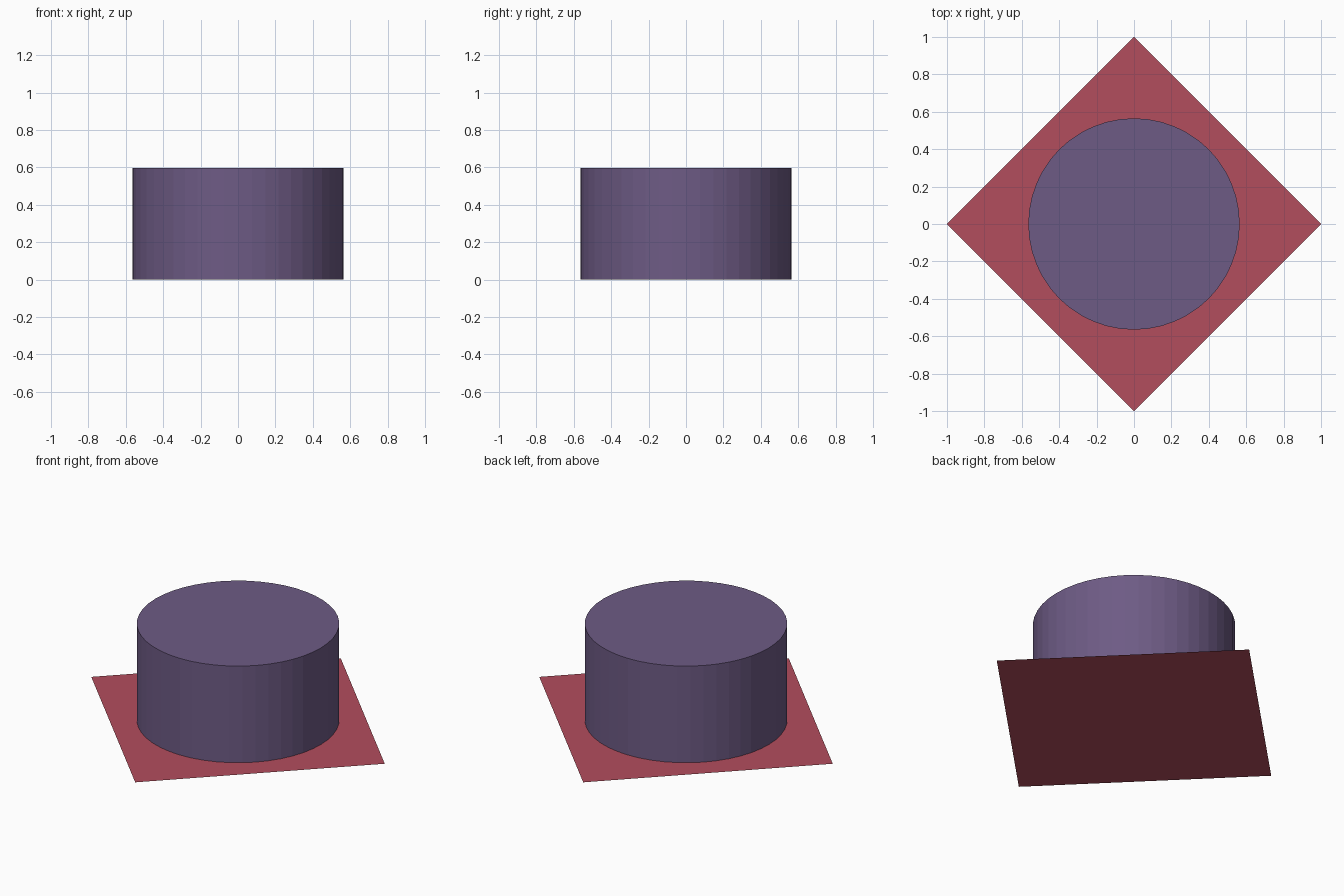
import bpy
import math

if "Cube" in bpy.data.objects:
    bpy.data.objects.remove(bpy.data.objects["Cube"])


def paint(obj, name, color):
    mat = bpy.data.materials.new(name)
    mat.diffuse_color = (*color, 1.0)
    mat.use_nodes = True
    mat.node_tree.nodes["Principled BSDF"].inputs["Base Color"].default_value = mat.diffuse_color
    obj.data.materials.append(mat)


# Thin diamond-shaped base sheet: a square turned 45 degrees
bpy.ops.mesh.primitive_plane_add(size=math.sqrt(2), rotation=(0, 0, math.radians(45)))
base = bpy.context.object
base.name = "base_sheet"
paint(base, "red", (0.45, 0.075, 0.11))

# Flat-sided drum standing on the sheet
HEIGHT = 0.595
bpy.ops.mesh.primitive_cylinder_add(vertices=48, radius=0.565, depth=HEIGHT,
                                    location=(0, 0, HEIGHT / 2 + 0.002))
drum = bpy.context.object
drum.name = "drum"
paint(drum, "purple", (0.155, 0.105, 0.235))
